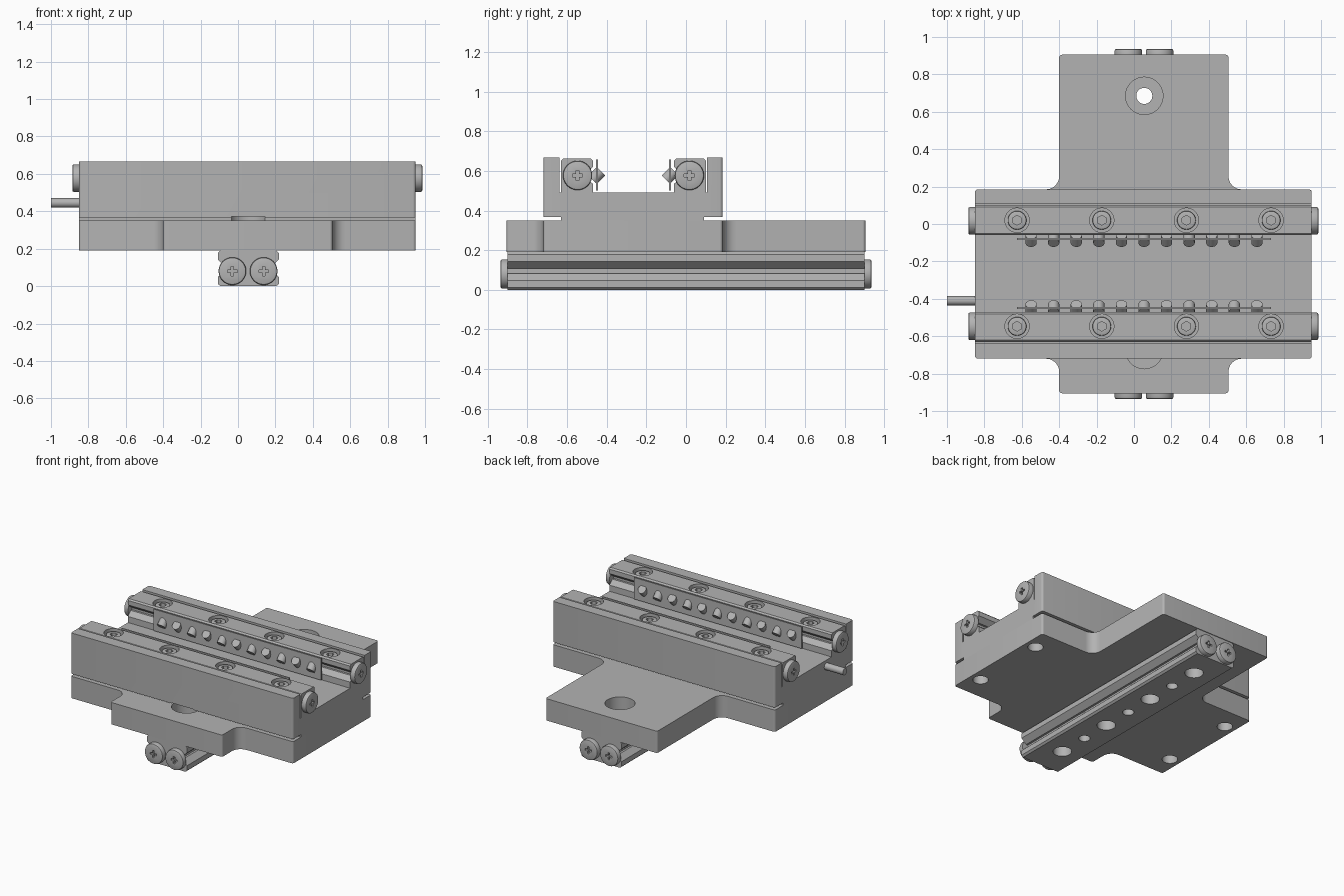
import bpy, bmesh, math
from mathutils import Vector, Matrix

cube = bpy.data.objects.get("Cube")
if cube:
    bpy.data.objects.remove(cube, do_unlink=True)

steel = bpy.data.materials.new("grey steel")
steel.use_nodes = True
GREY = (0.45, 0.45, 0.45, 1)
steel.diffuse_color = GREY
steel.node_tree.nodes["Principled BSDF"].inputs["Base Color"].default_value = GREY

X0, X1, XC = -0.85, 0.95, 0.05
X_TURN = Matrix.Rotation(math.radians(90), 4, 'Y')
Y_TURN = Matrix.Rotation(math.radians(-90), 4, 'X')


def finish(name, bm):
    bmesh.ops.recalc_face_normals(bm, faces=bm.faces)
    mesh = bpy.data.meshes.new(name)
    bm.to_mesh(mesh)
    bm.free()
    mesh.materials.append(steel)
    ob = bpy.data.objects.new(name, mesh)
    bpy.context.collection.objects.link(ob)
    return ob


def activate(ob):
    bpy.ops.object.select_all(action='DESELECT')
    ob.select_set(True)
    bpy.context.view_layer.objects.active = ob


def smooth(ob):
    activate(ob)
    bpy.ops.object.shade_smooth_by_angle(angle=math.radians(30))


def prism(name, points, axis, lo, hi):
    """Extrude a flat outline along one axis."""
    place = {'x': lambda a, b: (lo, a, b), 'y': lambda a, b: (a, lo, b),
             'z': lambda a, b: (a, b, lo)}[axis]
    bm = bmesh.new()
    face = bm.faces.new([bm.verts.new(place(*p)) for p in points])
    ext = bmesh.ops.extrude_face_region(bm, geom=[face])
    step = Vector([(hi - lo) * (axis == a) for a in 'xyz'])
    bmesh.ops.translate(bm, vec=step, verts=[v for v in ext['geom'] if isinstance(v, bmesh.types.BMVert)])
    return finish(name, bm)


def box(name, x, y, z):
    return prism(name, [(x[0], y[0]), (x[1], y[0]), (x[1], y[1]), (x[0], y[1])], 'z', *z)


def cylinder(name, centre, r, depth, turn=Matrix(), sides=32, bevel=0):
    bm = bmesh.new()
    bmesh.ops.create_cone(bm, cap_ends=True, segments=sides, radius1=r, radius2=r, depth=depth)
    if bevel:
        rim = [e for e in bm.edges if all(v.co.z > 0 for v in e.verts)]
        bmesh.ops.bevel(bm, geom=rim, offset=bevel, segments=2, affect='EDGES', profile=0.5)
    bm.transform(Matrix.Translation(centre) @ turn)
    return finish(name, bm)


def hole(x, y, z0, z1, r, sides=32):
    return cylinder("cutter", (x, y, (z0 + z1) / 2), r, z1 - z0, sides=sides)


def cut(ob, cutters):
    for c in cutters:
        activate(ob)
        mod = ob.modifiers.new("cut", 'BOOLEAN')
        mod.operation, mod.solver, mod.object = 'DIFFERENCE', 'EXACT', c
        bpy.ops.object.modifier_apply(modifier=mod.name)
        bpy.data.objects.remove(c, do_unlink=True)


def rounded(corners, n=6):
    """Outline of right-angle corners (x, y, radius) with arcs."""
    out = []
    for i, (x, y, r) in enumerate(corners):
        p = Vector((x, y))
        u = (Vector(corners[i - 1][:2]) - p).normalized()
        v = (Vector(corners[(i + 1) % len(corners)][:2]) - p).normalized()
        c = p + (u + v) * r
        for k in range(n + 1):
            t = math.pi / 2 * k / n
            out.append(tuple(c - r * (v * math.cos(t) + u * math.sin(t))))
    return out


def copy(ob, name, matrix):
    new = ob.copy()
    new.name = name
    new.matrix_world = matrix
    bpy.context.collection.objects.link(new)


# Cross-shaped base plate with a tongue at each end
TX0, TX1, YF, YB, TY = -0.4, 0.505, -0.72, 0.185, 0.905
o, f = 0.015, 0.07
plate = prism("base_plate", rounded([
    (X0, YF, o), (TX0, YF, f), (TX0, -TY, o), (TX1, -TY, o), (TX1, YF, f), (X1, YF, o),
    (X1, YB, o), (TX1, YB, f), (TX1, TY, o), (TX0, TY, o), (TX0, YB, f), (X0, YB, o)]),
    'z', 0.19, 0.35)
BIG_Y = [0.685 - 0.453 * i for i in range(4)]
RAIL_Y = {"front": -0.547, "back": 0.02}
cuts = []
for y in (BIG_Y[0], BIG_Y[3]):
    cuts += [hole(0.055, y, 0.25, 0.45, 0.1, 48), hole(0.055, y, 0.1, 0.3, 0.043)]
for y in RAIL_Y.values():
    cuts += [hole(x, y, 0.1, 0.32, 0.052) for x in (-0.77, 0.87)]
cut(plate, cuts)
smooth(plate)

# Channel body with side walls and a relief slot under each wall
body = prism("channel_body", [
    (-0.63, 0.35), (0.09, 0.35), (0.09, 0.368), (YB, 0.368), (YB, 0.667), (0.107, 0.667),
    (0.107, 0.49), (-0.637, 0.49), (-0.637, 0.667), (YF, 0.667), (YF, 0.368), (-0.63, 0.368)],
    'x', X0, X1)
bm = bmesh.new()
bm.from_mesh(body.data)
corners = [e for e in bm.edges if abs(e.verts[0].co.z - e.verts[1].co.z) > 0.2
           and all(min(abs(v.co.y - YF), abs(v.co.y - YB)) < 0.001 for v in e.verts)]
bmesh.ops.bevel(bm, geom=corners, offset=o, segments=4, affect='EDGES', profile=0.5)
bm.to_mesh(body.data)
bm.free()
cut(body, [hole(0.055, BIG_Y[3], 0.3, 0.372, 0.1, 48)])
smooth(body)

# Side pin
smooth(cylinder("side_pin", (-0.9, -0.41, 0.445), 0.025, 0.2, X_TURN, 24))

# Template socket screw for the rail tops, head facing up at the origin
socket = cylinder("socket_screw", (0, 0, -0.025), 0.05, 0.05, bevel=0.006)
cut(socket, [hole(0, 0, -0.03, 0.02, 0.026, 6)])
smooth(socket)

# Template cross-head end screw, underside at the origin
end_screw = cylinder("end_screw", (0, 0, 0.018), 0.074, 0.036, bevel=0.01)
a, b = 0.026, 0.007
cross = prism("cutter", [(-a, -b), (-b, -b), (-b, -a), (b, -a), (b, -b), (a, -b),
                         (a, b), (b, b), (b, a), (-b, a), (-b, b), (-a, b)], 'z', 0.015, 0.05)
cut(end_screw, [cross])
smooth(end_screw)

# Upper rails with a V groove on the inner face, roller cages and rollers
SCREW_X = [-0.625 + 0.4527 * i for i in range(4)]
ZG, c = 0.577, 0.01
for side, s, wall in (("front", 1, -0.63), ("back", -1, 0.1)):
    def at(d):
        return wall + s * d
    rail = prism(side + "_rail", [
        (at(0), 0.49), (at(0.16), 0.49), (at(0.16), ZG - 0.042), (at(0.125), ZG - 0.012),
        (at(0.11), ZG - 0.012), (at(0.11), ZG + 0.012), (at(0.125), ZG + 0.012),
        (at(0.16), ZG + 0.042), (at(0.16), 0.662 - c), (at(0.16 - c), 0.662),
        (at(c), 0.662), (at(0), 0.662 - c)], 'x', X0, X1)
    y = RAIL_Y[side]
    cut(rail, [hole(x, y, 0.62, 0.7, 0.065) for x in SCREW_X])
    smooth(rail)
    for x in SCREW_X:
        copy(socket, side + "_rail_screw", Matrix.Translation((x, y, 0.65)))
    for x, turn in ((X1, X_TURN), (X0, Matrix.Rotation(math.radians(-90), 4, 'Y'))):
        copy(end_screw, side + "_rail_end_screw", Matrix.Translation((x, at(0.083), ZG)) @ turn)
    yc = at(0.18)
    box(side + "_roller_cage", (-0.625, 0.732), (yc - 0.005, yc + 0.005), (0.5, 0.658))
    for i in range(11):
        tilt = Matrix.Rotation(math.radians(45 if i % 2 else -45), 4, 'X')
        smooth(cylinder(side + "_roller", (-0.55 + 0.1207 * i, yc, ZG), 0.03, 0.06, tilt, 24))

# Lower rail, grooved on both sides, with mounting holes
half = [(0.15, 0), (0.163, 0.012), (0.163, 0.048), (0.125, 0.083), (0.11, 0.083),
        (0.11, 0.107), (0.125, 0.107), (0.163, 0.142), (0.163, 0.178), (0.15, 0.19)]
XR = 0.055
lower = prism("lower_rail", [(XR + x, z) for x, z in half] + [(XR - x, z) for x, z in reversed(half)],
              'y', -0.9, 0.9)
cuts = []
for i, y in enumerate(BIG_Y):
    cuts += [hole(XR, y, -0.05, 0.09, 0.062), hole(XR, y, 0.05, 0.25, 0.043)]
    if i < 3:
        cuts.append(hole(XR, y - 0.2265, -0.05, 0.12, 0.038))
cut(lower, cuts)
smooth(lower)
for x in (-0.03, 0.137):
    copy(end_screw, "lower_rail_back_screw", Matrix.Translation((x, 0.9, 0.08)) @ Y_TURN)
    copy(end_screw, "lower_rail_front_screw",
         Matrix.Translation((x, -0.9, 0.08)) @ Matrix.Rotation(math.radians(90), 4, 'X'))

# Remove the screw templates
for ob in (socket, end_screw):
    bpy.data.objects.remove(ob, do_unlink=True)
